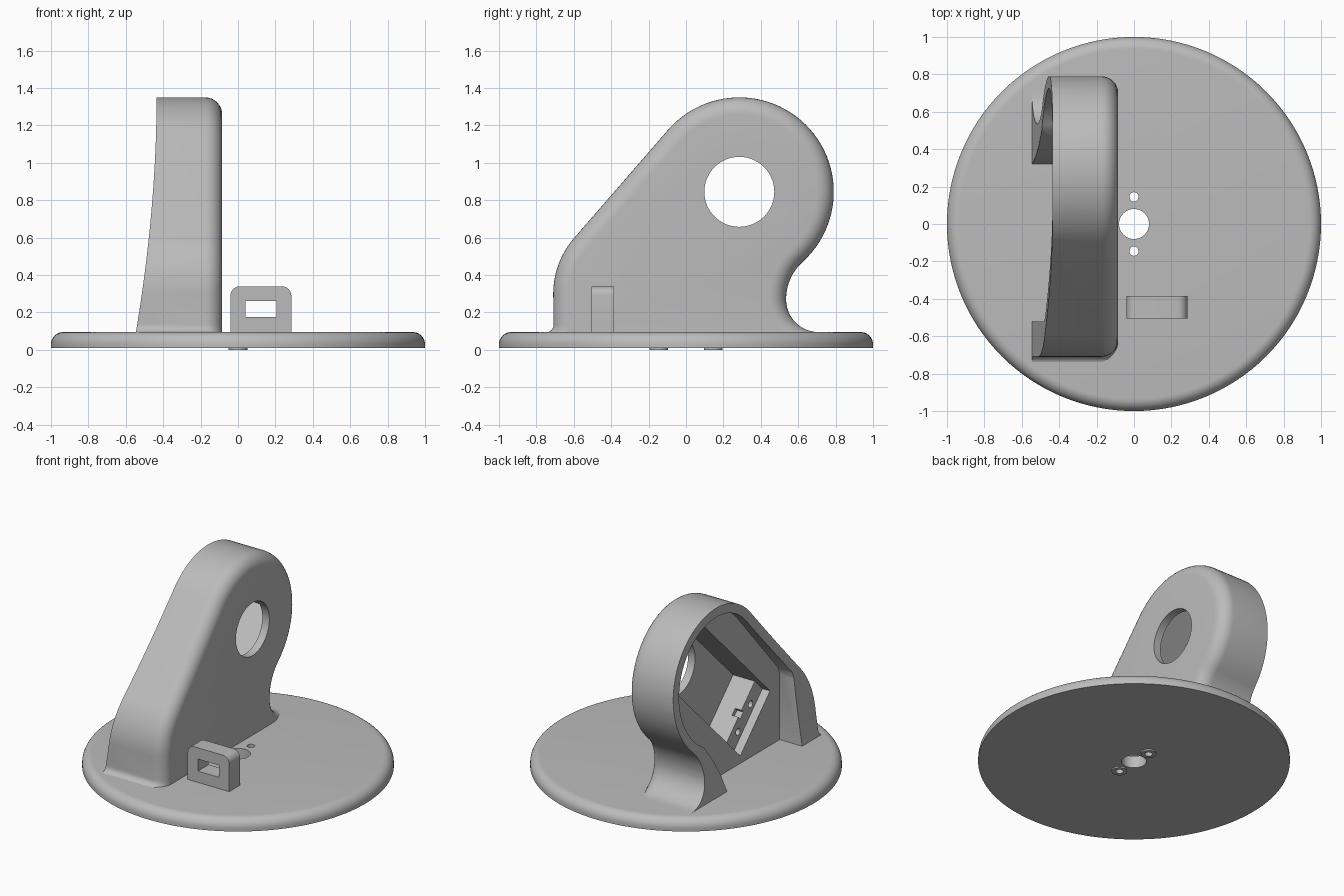
import bpy, bmesh, math
from math import sin, cos, radians
from mathutils import Vector

old = bpy.data.objects.get("Cube")
if old:
    bpy.data.objects.remove(old, do_unlink=True)

GREY = (0.5, 0.5, 0.5, 1)
mat = bpy.data.materials.new("plain grey")
mat.use_nodes = True
mat.diffuse_color = GREY
mat.node_tree.nodes["Principled BSDF"].inputs["Base Color"].default_value = GREY


def loft(name, rings):
    """Solid through equal-length rings, capped at both ends."""
    bm = bmesh.new()
    rows = [[bm.verts.new(p) for p in ring] for ring in rings]
    n = len(rows[0])
    for a, b in zip(rows, rows[1:]):
        for i in range(n):
            j = (i + 1) % n
            bm.faces.new((a[i], a[j], b[j], b[i]))
    bm.faces.new(rows[0])
    bm.faces.new(rows[-1])
    bmesh.ops.recalc_face_normals(bm, faces=bm.faces)
    mesh = bpy.data.meshes.new(name)
    bm.to_mesh(mesh)
    bm.free()
    mesh.materials.append(mat)
    obj = bpy.data.objects.new(name, mesh)
    bpy.context.collection.objects.link(obj)
    return obj


def prism(name, pts, axis, lo, hi):
    place = {"x": lambda p, h: (h, p[0], p[1]),
             "y": lambda p, h: (p[0], h, p[1]),
             "z": lambda p, h: (p[0], p[1], h)}[axis]
    return loft(name, [[place(p, h) for p in pts] for h in (lo, hi)])


def arc(cx, cy, r, a0, a1, n):
    angles = [radians(a0 + (a1 - a0) * i / n) for i in range(n + 1)]
    return [(cx + r * cos(a), cy + r * sin(a)) for a in angles]


def circle(cx, cy, r, n=48):
    return arc(cx, cy, r, 0, 360, n)[:-1]


def rect(x0, x1, y0, y1):
    return [(x0, y0), (x1, y0), (x1, y1), (x0, y1)]


def cut(obj, *cutters):
    bpy.context.view_layer.objects.active = obj
    for c in cutters:
        c.hide_render = True
        mod = obj.modifiers.new("cut", "BOOLEAN")
        mod.operation = "DIFFERENCE"
        mod.solver = "EXACT"
        mod.object = c
        bpy.ops.object.modifier_apply(modifier=mod.name)
        bpy.data.objects.remove(c, do_unlink=True)


def smooth(obj):
    bpy.ops.object.select_all(action="DESELECT")
    obj.select_set(True)
    bpy.context.view_layer.objects.active = obj
    bpy.ops.object.shade_smooth_by_angle(angle=radians(30))


TOP = 0.095          # top of the base
SCREW_Y = 0.145      # screw holes either side of the centre

# Round base with a softened upper edge
outline = [(1, 0.01)] + arc(0.935, TOP - 0.065, 0.065, 0, 90, 10)
base = loft("base", [[(x, y, z) for x, y in circle(0, 0, r, 128)] for r, z in outline])
cut(base, prism("centre_cut", circle(0, 0, 0.08), "z", -0.1, 0.3),
    *[prism("screw_cut", circle(0, s * SCREW_Y, 0.025, 24), "z", -0.1, 0.3) for s in (-1, 1)])
smooth(base)

# Small raised rings around the screw holes underneath
for side, s in (("front", -1), ("back", 1)):
    ring = prism(side + "_screw_ring", circle(0, s * SCREW_Y, 0.05, 32), "z", 0, 0.012)
    cut(ring, prism("ring_cut", circle(0, s * SCREW_Y, 0.025, 24), "z", -0.1, 0.1))
    smooth(ring)

# Housing side profile (y, z): back foot, neck, round head, slope, front foot
HY, HZ = 0.285, 0.845
profile = (arc(0.71, 0.27, 0.175, 270, 180, 12)
           + arc(0.806, 0.27, 0.271, 180, 132.2, 8)[1:]
           + arc(HY, HZ, 0.505, -47.8, 139, 48)[1:]
           + arc(-0.256, 0.3, 0.454, 139, 180, 12)
           + arc(-0.75, 0.135, 0.042, 0, -90, 6))


def inset(pts, d):
    out = []
    for i, p in enumerate(pts):
        a, b = pts[max(i - 1, 0)], pts[min(i + 1, len(pts) - 1)]
        t = (Vector(b) - Vector(a)).normalized()
        out.append((p[0] - t.y * d, max(p[1] + t.x * d, 0.05)))
    return out


# Housing body with a rounded edge on its closed face
ROUND, FACE = 0.09, -0.085
rings = [[(-0.62, y, z) for y, z in profile]]
for i in range(9):
    a = radians(90 * i / 8)
    x = FACE - ROUND + ROUND * sin(a)
    rings.append([(x, y, z) for y, z in inset(profile, ROUND * (1 - cos(a)))])
housing = loft("housing", rings)

# Concave sweep of the open side
heights = [1.4 - 1.4 * i / 28 for i in range(29)]
sweep = [(-0.435 - 0.11 * (max(1.35 - z, 0) / 1.25) ** 1.9, z) for z in heights]
sweep_cut = prism("sweep_cut", [(-0.8, 1.4)] + sweep + [(-0.8, 0)], "y", -1, 1)

# Hollow behind the rim
hollow = ([(0.32, 0), (0.32, TOP), (0.36, 0.22), (0.42, 0.34)]
          + arc(HY, HZ, 0.44, -60, 139, 48) + [(-0.505, 0.608), (-0.52, 0.56), (-0.52, 0)])
hollow_cut = prism("hollow_cut", hollow, "x", -0.8, -0.37)


def tilted(u0, u1, v0, v1):
    """Rectangle about the head centre, turned 45 degrees."""
    c = cos(radians(45))
    return [(HY + c * (u - v), HZ + c * (u + v)) for u, v in rect(u0, u1, v0, v1)]


def tilted_hole(u, v):
    y, z = tilted(u, u, v, v)[0]
    return prism("mount_cut", circle(y, z, 0.024, 20), "x", -0.5, -0.2)


# Stepped tilted pocket with mounting holes, and the round opening
cut(housing, sweep_cut, hollow_cut,
    prism("flange_cut", tilted(-0.75, 0.36, -0.235, 0.235), "x", -0.8, -0.31),
    prism("body_cut", tilted(-0.63, 0.24, -0.235, 0.235), "x", -0.8, -0.14),
    prism("slot_cut", tilted(-0.66, -0.6, -0.025, 0.025), "x", -0.8, -0.26),
    tilted_hole(-0.7, -0.1), tilted_hole(-0.7, 0.1),
    prism("opening_cut", circle(HY, HZ, 0.187, 64), "x", -0.3, 0.1))
smooth(housing)

# Small strap loop standing on the base
loop = ([(-0.04, 0.08), (0.285, 0.08)] + arc(0.235, 0.29, 0.05, 0, 90, 8)
        + arc(0.01, 0.29, 0.05, 90, 180, 8))
strap_loop = prism("strap_loop", loop, "y", -0.505, -0.385)
cut(strap_loop, prism("window_cut", rect(0.04, 0.205, 0.175, 0.26), "y", -0.7, -0.2))
smooth(strap_loop)
